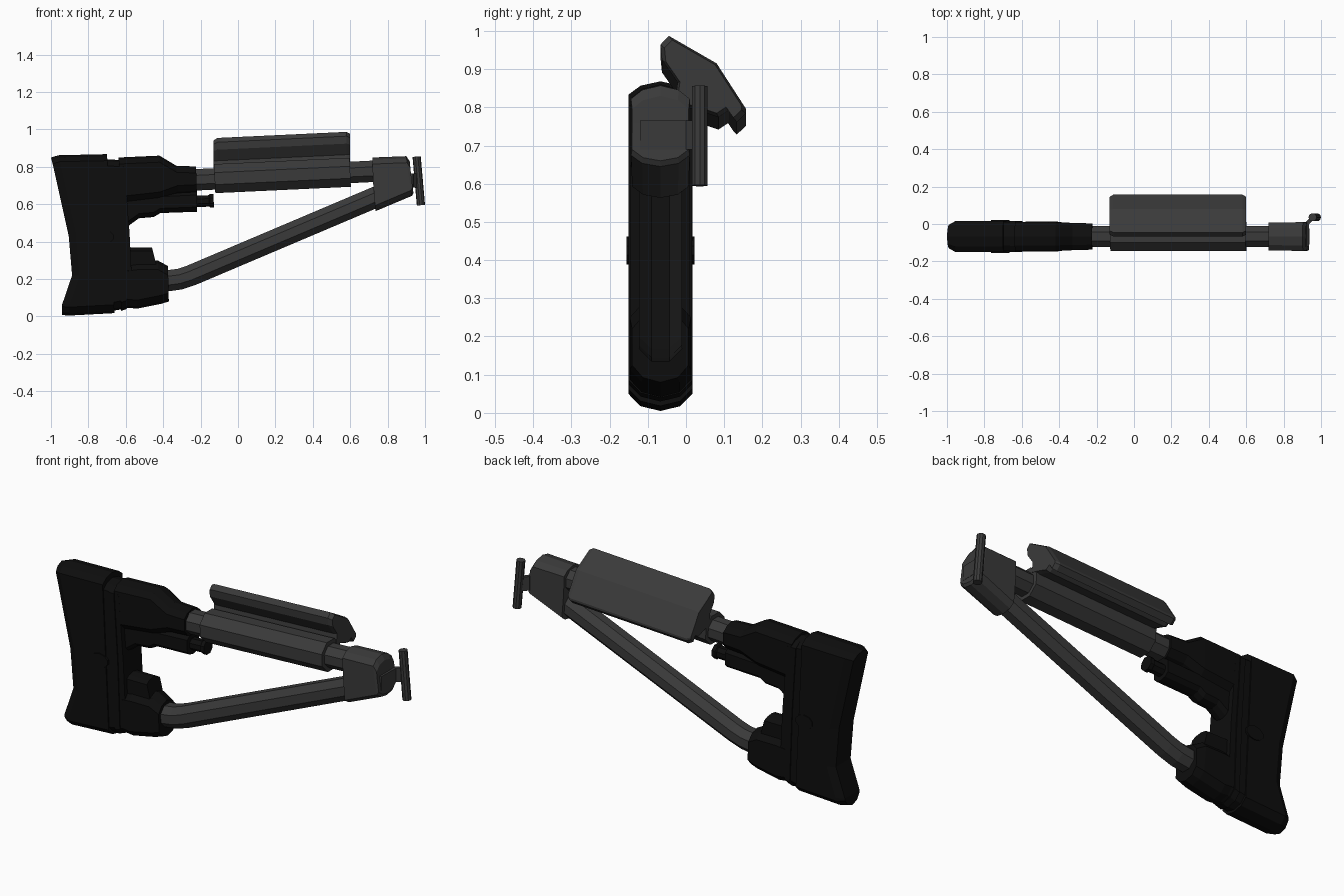
import bpy, bmesh, math
from mathutils import Vector

if "Cube" in bpy.data.objects:
    bpy.data.objects.remove(bpy.data.objects["Cube"])

YC = -0.067  # centre plane of the stock


def material(name, v):
    m = bpy.data.materials.new(name)
    m.diffuse_color = (v, v, v, 1)
    m.use_nodes = True
    m.node_tree.nodes["Principled BSDF"].inputs["Base Color"].default_value = m.diffuse_color
    return m


BLACK = material("black polymer", 0.0042)
GREY = material("dark grey metal", 0.042)


def finish(name, bm, mat):
    bmesh.ops.recalc_face_normals(bm, faces=bm.faces)
    me = bpy.data.meshes.new(name)
    bm.to_mesh(me)
    bm.free()
    me.materials.append(mat)
    ob = bpy.data.objects.new(name, me)
    bpy.context.collection.objects.link(ob)
    return ob


def loft(name, rings, mat, strip_caps=False):
    """Skin matching closed rings and cap both ends."""
    bm = bmesh.new()
    vs = [[bm.verts.new(p) for p in r] for r in rings]
    n = len(vs[0])
    for a, b in zip(vs, vs[1:]):
        for i in range(n):
            j = (i + 1) % n
            bm.faces.new((a[i], a[j], b[j], b[i]))
    for r in (vs[0], vs[-1]):
        if strip_caps:
            h = n // 2
            bm.faces.new((r[0], r[1], r[-1]))
            for i in range(1, h - 1):
                bm.faces.new((r[i], r[i + 1], r[n - i - 1], r[n - i]))
            bm.faces.new((r[h - 1], r[h], r[h + 1]))
        else:
            bm.faces.new(r)
    return finish(name, bm, mat)


def slab_ring(line, w, top=0.035, bot=0.045):
    """Rounded tall cross-section following an x,z line from top to bottom."""
    pts = [Vector(p) for p in line]
    dt, db = (pts[1] - pts[0]).normalized(), (pts[-2] - pts[-1]).normalized()
    half = [(pts[0] + dt * top * 0.33, 0.62 * w), (pts[0] + dt * top, w)]
    half += [(p, w) for p in pts[1:-1]]
    half += [(pts[-1] + db * bot, w), (pts[-1] + db * bot * 0.28, 0.62 * w)]
    right = [(p.x, YC + o, p.y) for p, o in half]
    left = [(p.x, YC - o, p.y) for p, o in reversed(half)]
    return ([(pts[0].x, YC, pts[0].y)] + right
            + [(pts[-1].x, YC, pts[-1].y)] + left)


def slab(name, sections, mat, **kw):
    loft(name, [slab_ring(l, w, **kw) for l, w in sections], mat, True)


def tube(name, path, radii, mat, sides=8, y=YC):
    """Faceted tube along an x,z path."""
    pts = [Vector(p) for p in path]
    rings = []
    for i, p in enumerate(pts):
        d = (pts[min(i + 1, len(pts) - 1)] - pts[max(i - 1, 0)]).normalized()
        nrm = Vector((-d.y, d.x))
        ring = []
        for k in range(sides):
            t = 2 * math.pi * (k + 0.5) / sides
            q = p + nrm * radii[i] * math.sin(t)
            ring.append((q.x, y + radii[i] * math.cos(t), q.y))
        rings.append(ring)
    loft(name, rings, mat)


# Butt pad with hollowed rear edge
rear = [(-1.0, 0.85), (-0.985, 0.79), (-0.905, 0.43), (-0.887, 0.22), (-0.94, 0.065), (-0.942, 0.008)]
rear2 = [(x + 0.04, z + dz) for (x, z), dz in zip(rear, (0.012, 0, 0, 0, 0, -0.003))]
front = [(-0.70, 0.868), (-0.697, 0.79), (-0.68, 0.43), (-0.67, 0.22), (-0.663, 0.065), (-0.66, 0.018)]
slab("butt_pad", [(rear, 0.062), (rear2, 0.084), (front, 0.084)], BLACK)

# Frame plate in front of the pad, with a raised rib
slab("frame_plate", [([(-0.72, 0.842), (-0.69, 0.45), (-0.67, 0.03)], 0.078),
                     ([(-0.61, 0.835), (-0.58, 0.45), (-0.56, 0.05)], 0.078)], BLACK)
slab("frame_rib", [([(-0.665, 0.838), (-0.64, 0.45), (-0.625, 0.03)], 0.083),
                   ([(-0.635, 0.838), (-0.61, 0.45), (-0.595, 0.04)], 0.083)], BLACK)

# Round latch button through the pad
bm = bmesh.new()
bmesh.ops.create_cone(bm, cap_ends=True, segments=10, radius1=0.037, radius2=0.037, depth=0.178)
for v in bm.verts:
    v.co = Vector((v.co.x * 1.4 - 0.715, v.co.z + YC, v.co.y + 0.425))
finish("latch_button", bm, BLACK)

# Upper socket
slab("upper_socket", [([(-0.64, 0.85), (-0.62, 0.7), (-0.60, 0.60)], 0.078),
                      ([(-0.42, 0.86), (-0.42, 0.72), (-0.42, 0.62)], 0.076),
                      ([(-0.33, 0.806), (-0.325, 0.74), (-0.32, 0.655)], 0.073),
                      ([(-0.225, 0.802), (-0.222, 0.74), (-0.22, 0.66)], 0.070)], BLACK)
slab("socket_underside", [([(-0.60, 0.66), (-0.59, 0.58), (-0.585, 0.485)], 0.05),
                          ([(-0.53, 0.66), (-0.53, 0.58), (-0.53, 0.525)], 0.05),
                          ([(-0.45, 0.66), (-0.45, 0.58), (-0.45, 0.532)], 0.05),
                          ([(-0.42, 0.66), (-0.42, 0.60), (-0.415, 0.553)], 0.05),
                          ([(-0.22, 0.67), (-0.22, 0.61), (-0.218, 0.56)], 0.05)], BLACK, top=0.02, bot=0.025)
tube("release_pin", [(-0.24, 0.614), (-0.155, 0.618), (-0.15, 0.618), (-0.13, 0.619)],
     [0.033, 0.033, 0.039, 0.039], BLACK)

# Lower socket with the small step above it
slab("lower_socket", [([(-0.62, 0.29), (-0.62, 0.17), (-0.62, 0.05)], 0.078),
                      ([(-0.54, 0.30), (-0.54, 0.17), (-0.54, 0.042)], 0.080),
                      ([(-0.43, 0.30), (-0.42, 0.18), (-0.41, 0.068)], 0.080),
                      ([(-0.375, 0.27), (-0.372, 0.18), (-0.37, 0.08)], 0.074)], BLACK, top=0.05)
slab("lower_step", [([(-0.60, 0.37), (-0.60, 0.32), (-0.60, 0.25)], 0.055),
                    ([(-0.46, 0.37), (-0.45, 0.33), (-0.43, 0.25)], 0.055)], BLACK, top=0.02, bot=0.02)

# Upper tube, sleeve and diagonal strut
tube("upper_tube", [(-0.26, 0.729), (0.76, 0.778)], [0.062, 0.062], GREY)
tube("tube_sleeve", [(-0.125, 0.737), (0.60, 0.771)], [0.084, 0.084], GREY)
tube("diagonal_strut", [(0.80, 0.665), (-0.25, 0.22), (-0.31, 0.20), (-0.42, 0.185)], [0.061] * 4, GREY)

# Cheek rest: angled profile swept along the sleeve
profile = [(-0.067, 0.965), (-0.045, 0.988), (0.08, 0.916), (0.157, 0.797), (0.157, 0.785), (0.133, 0.762),
           (0.112, 0.793), (0.085, 0.775), (0.04, 0.79), (-0.03, 0.81), (-0.022, 0.866), (-0.063, 0.925)]
rings = []
for x, s in ((-0.13, 0.9), (-0.11, 1), (0.58, 1), (0.60, 0.9)):
    rise = (x - 0.6) * 0.047
    rings.append([(x, 0.04 + (y - 0.04) * s, 0.87 + (z - 0.87) * s + rise) for y, z in profile])
loft("cheek_rest", rings, GREY)

# Hinge bracket
slab("hinge_bracket", [([(0.718, 0.85), (0.722, 0.72), (0.735, 0.563)], 0.074),
                       ([(0.90, 0.857), (0.91, 0.76), (0.93, 0.645)], 0.077),
                       ([(0.918, 0.83), (0.925, 0.76), (0.938, 0.66)], 0.074)], GREY, bot=0.03)

# Hinge arm and pin
arm = [(0.905, -0.12), (0.935, -0.12), (0.937, 0.0), (0.965, 0.03), (0.955, 0.045), (0.92, 0.012)]
loft("hinge_arm", [[(x, y, z) for x, y in arm] for z in (0.69, 0.765)], GREY)
tube("hinge_pin", [(0.955, 0.855), (0.978, 0.595)], [0.022, 0.022], GREY, 10, 0.036)
